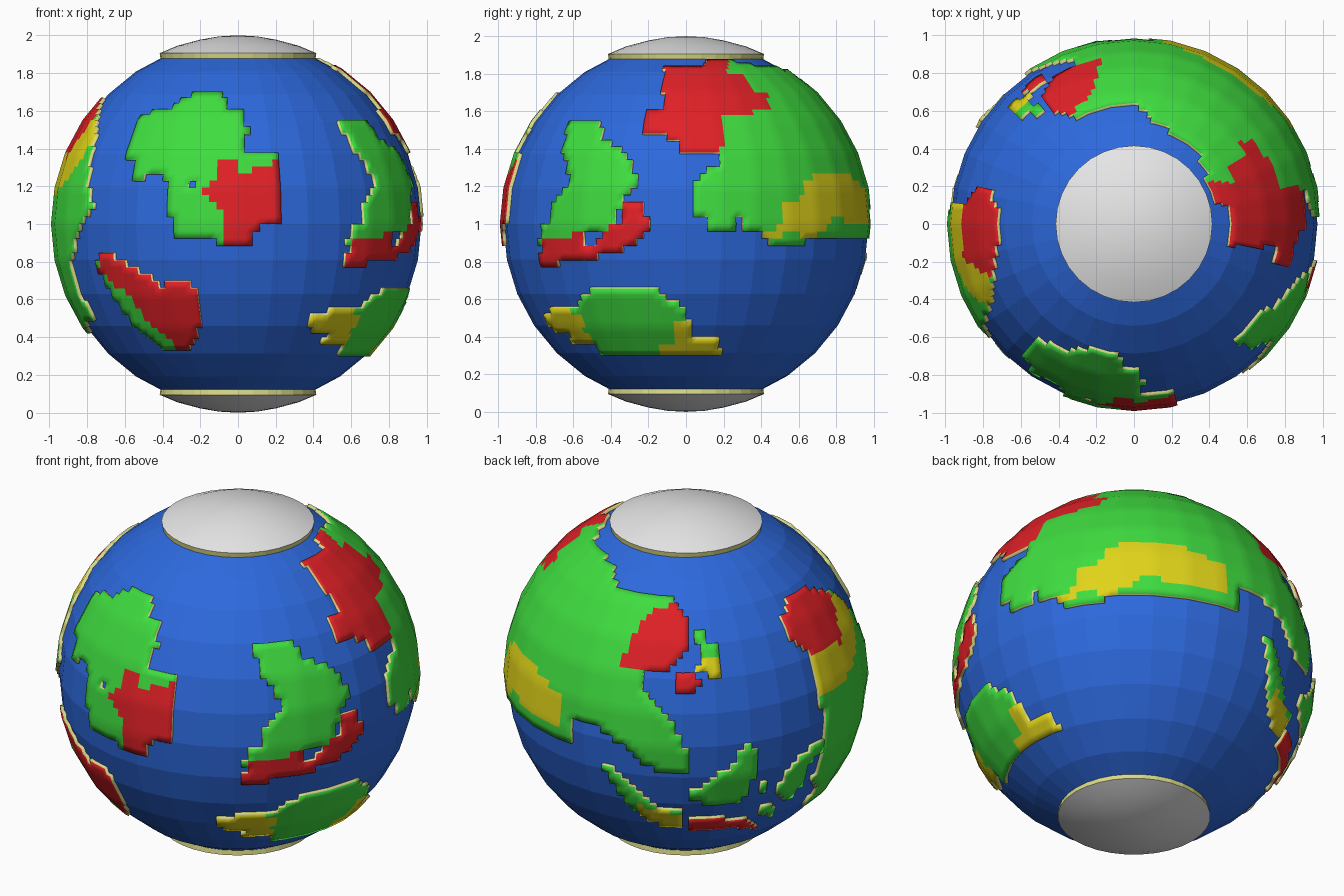
import bpy
import bmesh
from math import sin, cos, radians, floor
from mathutils import Vector

OCEAN_RADIUS = 0.972
LAND_RADIUS = 0.991
SEGMENTS = 32            # coarse facets around the globe
SPLIT = 5                # land cells along each facet
COLUMNS = SEGMENTS * SPLIT
CELL = 360 / COLUMNS
LIFT = Vector((0, 0, 1))

if "Cube" in bpy.data.objects:
    bpy.data.objects.remove(bpy.data.objects["Cube"], do_unlink=True)


def make_material(name, colour):
    mat = bpy.data.materials.new(name)
    mat.use_nodes = True
    mat.diffuse_color = (*colour, 1)
    mat.node_tree.nodes["Principled BSDF"].inputs["Base Color"].default_value = (*colour, 1)
    return mat


MATERIALS = {
    "ocean": make_material("ocean_blue", (0.026, 0.14, 0.72)),
    "green": make_material("land_green", (0.05, 0.72, 0.05)),
    "red": make_material("land_red", (0.75, 0.015, 0.02)),
    "yellow": make_material("land_yellow", (0.75, 0.66, 0.01)),
    "sand": make_material("shore_sand", (0.7, 0.7, 0.25)),
    "ice": make_material("ice_white", (0.8, 0.8, 0.8)),
}
SLOTS = list(MATERIALS)


def finish(name, bm):
    mesh = bpy.data.meshes.new(name)
    bm.to_mesh(mesh)
    bm.free()
    for mat in MATERIALS.values():
        mesh.materials.append(mat)
    obj = bpy.data.objects.new(name, mesh)
    bpy.context.collection.objects.link(obj)
    return obj


def direction(lon, lat):
    lon, lat = radians(lon), radians(lat)
    return Vector((cos(lat) * cos(lon), cos(lat) * sin(lon), sin(lat)))


def on_facet(i, j, radius):
    """Grid corner placed on the flat facets of the coarse globe."""
    a, b = floor(i / SPLIT), floor(j / SPLIT)
    s, t = i / SPLIT - a, j / SPLIT - b
    step = CELL * SPLIT
    low = direction(a * step, b * step).lerp(direction((a + 1) * step, b * step), s)
    high = direction(a * step, (b + 1) * step).lerp(direction((a + 1) * step, (b + 1) * step), s)
    return low.lerp(high, t) * radius + LIFT


def plane(azimuth, tilt):
    """Right, up and outward axes of a drawing plane around the globe."""
    a, e = radians(azimuth), radians(tilt)
    flat = Vector((sin(a), -cos(a), 0))
    right = Vector((cos(a), sin(a), 0))
    return right, LIFT * cos(e) - flat * sin(e), flat * cos(e) + LIFT * sin(e)


FRONT, EAST, WEST = plane(0, 0), plane(90, 0), plane(270, 0)
TOP, BACK, UNDER = plane(0, 90), plane(215, 26), plane(145, -26)

ROWS = range(-28, 28)
CENTRES = {(i, j): direction((i + 0.5) * CELL, (j + 0.5) * CELL) * 98
           for i in range(COLUMNS) for j in ROWS}
lands = {}


def inside(x, y, outline):
    hit = False
    for (ax, ay), (bx, by) in zip(outline, outline[1:] + outline[:1]):
        if (ay > y) != (by > y) and x < (bx - ax) * (y - ay) / (by - ay) + ax:
            hit = not hit
    return hit


def paint(name, colour, view, *outline):
    """Claim the cells whose centre falls inside an outline on a drawing plane."""
    right, up, out = view
    cells = lands.setdefault(name, {})
    for key, p in CENTRES.items():
        if p.dot(out) > 8 and inside(p.dot(right), p.dot(up), outline):
            cells[key] = colour


# Front continent
paint("front_continent", "green", FRONT,
      (-22, 70), (-8, 70), (-6, 62), (1, 61), (5, 52), (5, 39), (22, 39), (23, 2),
      (10, -2), (7, -13), (-9, -13), (-10, -8), (-32, -6), (-34, 2), (-38, 4),
      (-36, 18), (-22, 19), (-20, 24), (-26, 24), (-27, 21), (-36, 21), (-40, 28),
      (-50, 24), (-57, 25), (-55, 33), (-61, 34), (-56, 50), (-52, 58), (-36, 61))
paint("front_continent", "red", FRONT,
      (-10, 34), (0, 34), (1, 26), (7, 25), (8, 30), (17, 30), (17, 34), (23, 34),
      (23, 2), (10, -2), (7, -13), (-9, -13), (-9, 7), (-19, 15), (-18, 20), (-11, 22))

# Diagonal island low on the front
paint("diagonal_island", "green", FRONT,
      (-77, -18), (-65, -15), (-63, -20), (-55, -22), (-42, -33), (-30, -29), (-23, -35),
      (-20, -55), (-25, -66), (-40, -66), (-50, -58), (-60, -48), (-66, -37), (-72, -28))
paint("diagonal_island", "red", FRONT,
      (-72, -15), (-65, -15), (-63, -20), (-55, -22), (-42, -33), (-30, -29), (-23, -35),
      (-20, -55), (-25, -66), (-33, -66), (-35, -61), (-48, -52), (-55, -40), (-74, -25))

# East continent
paint("east_continent", "green", EAST,
      (-62, 54), (-46, 54), (-44, 46), (-34, 38), (-28, 34), (-27, 20), (-36, 8),
      (-36, 0), (-46, -4), (-55, -5), (-78, -10), (-78, 0), (-72, 2), (-70, 12),
      (-62, 20), (-63, 30), (-66, 42))
paint("east_continent", "red", EAST,
      (-32, 10), (-24, 10), (-20, 4), (-20, -4), (-28, -12), (-38, -15), (-50, -18),
      (-68, -18), (-68, -23), (-78, -23), (-77, -9), (-55, -5), (-54, -10), (-47, -10),
      (-45, -3), (-36, 0))

# Southern continent
paint("southern_continent", "green", EAST,
      (-50, -34), (-14, -34), (-12, -40), (-4, -40), (2, -52), (3, -62), (17, -62),
      (18, -69), (-44, -70), (-48, -64), (-60, -64), (-62, -58), (-70, -57), (-75, -50),
      (-72, -46), (-62, -46), (-56, -42), (-54, -38))
paint("southern_continent", "yellow", EAST,
      (-75, -50), (-72, -46), (-62, -46), (-54, -50), (-54, -58), (-50, -60), (-50, -64),
      (-60, -64), (-62, -58), (-70, -57))
paint("southern_continent", "yellow", EAST,
      (-8, -52), (2, -52), (3, -62), (17, -62), (18, -69), (-15, -70), (-14, -64), (-6, -62))

# Great continent wrapping round the back
paint("great_continent", "green", EAST,
      (10, 87), (20, 86), (40, 83), (60, 82), (100, 70), (100, -9), (84, -9), (82, -6),
      (64, -6), (62, -13), (44, -13), (45, -2), (31, -3), (30, 5), (26, 4), (25, -3),
      (12, -3), (10, 2), (2, 5), (2, 17), (8, 28), (19, 30), (19, 50))
paint("great_continent", "green", TOP,
      (-26, 62), (-15, 66), (-3, 66), (0, 63), (18, 58), (31, 52), (32, 46), (39, 41),
      (40, 34), (46, 28), (50, 18), (70, 30), (75, 40), (100, 40), (100, 100),
      (-20, 100), (-20, 90))
paint("great_continent", "green", BACK,
      (-43, 85), (-53, 63), (-54, 52), (-35, 44), (-7, 39), (2, 25), (2, 11), (-9, -2),
      (-24, -1), (-22, -13), (-13, -22), (2, -46), (2, -58), (-16, -56), (-46, -32),
      (-54, -22), (-73, -16), (-74, -31), (-90, -22), (-100, 0), (-92, 50), (-60, 85))
paint("great_continent", "red", EAST,
      (-12, 84), (8, 83), (12, 87), (22, 87), (22, 80), (30, 79), (36, 70), (44, 68),
      (44, 62), (32, 58), (20, 56), (19, 38), (-2, 39), (-6, 46), (-23, 47), (-23, 59),
      (-12, 62))
paint("great_continent", "red", BACK,
      (-16, 34), (-3, 34), (2, 25), (2, 11), (-9, -2), (-34, 0), (-34, 6), (-28, 20))
paint("great_continent", "yellow", UNDER,
      (-40, 50), (-30, 52), (-20, 62), (-5, 66), (18, 66), (20, 61), (30, 60), (32, 56),
      (44, 56), (42, 40), (10, 43), (0, 48), (-18, 36), (-40, 36), (-41, 28), (-48, 32),
      (-40, 38))

# West continent
paint("west_continent", "green", WEST,
      (-7, 66), (10, 66), (30, 57), (42, 47), (51, 28), (60, 10), (52, -2), (39, -18),
      (34, -30), (36, -40), (34, -50), (22, -50), (12, -58), (-5, -57), (0, -48),
      (-9, -38), (-9, -14), (-7, 0), (-13, 17), (-12, 42), (-18, 49), (-20, 58))
paint("west_continent", "red", WEST,
      (-7, 66), (10, 66), (28, 57), (28, 52), (22, 45), (18, 35), (-9, 39), (-18, 49),
      (-20, 58))
paint("west_continent", "yellow", WEST,
      (-10, 39), (18, 35), (22, 45), (28, 55), (35, 54), (42, 46), (40, 30), (20, 18),
      (-13, 14))

# Islands at the back
paint("back_islands", "green", BACK,
      (4, 20), (11, 20), (12, 15), (17, 14), (18, 5), (8, 5), (8, 12), (4, 12))
paint("back_islands", "yellow", BACK, (5, 3), (10, 4), (18, 5), (18, -4), (5, -3))
paint("back_islands", "red", BACK, (-5, -4), (8, -4), (8, -9), (3, -13), (-5, -13))
paint("long_island", "green", BACK,
      (-46, -51), (-38, -54), (-24, -68), (-14, -75), (-2, -77), (-2, -85), (-14, -84),
      (-26, -78), (-36, -68))
paint("long_island", "yellow", BACK,
      (-25, -73), (-14, -76), (-2, -78), (-2, -85), (-14, -84), (-26, -78))
paint("broad_island", "green", BACK,
      (3, -65), (8, -64), (24, -53), (33, -42), (39, -42), (39, -53), (34, -66),
      (26, -73), (12, -73), (3, -70))
paint("strip_island", "red", BACK, (2, -81), (30, -80), (37, -82), (37, -85), (2, -86))
paint("thin_island", "green", BACK,
      (50, -66), (54, -55), (62, -47), (74, -38), (74, -43), (66, -50), (64, -60), (56, -70))
paint("islets", "green", BACK, (40, -62), (45, -62), (45, -67), (40, -67))
paint("islets", "green", BACK, (41, -73), (47, -73), (47, -78), (41, -78))


def build_land(name, cells):
    """Raised stepped plate with a sand coloured shore all round."""
    bm = bmesh.new()
    corners = {}

    def corner(i, j, radius):
        key = (i % COLUMNS, j, radius)
        if key not in corners:
            corners[key] = bm.verts.new(on_facet(i, j, radius))
        return corners[key]

    def face(verts, colour):
        f = bm.faces.new(verts)
        f.material_index = SLOTS.index(colour)
        f.smooth = True

    ring = ((0, 0), (1, 0), (1, 1), (0, 1))
    beside = ((0, -1), (1, 0), (0, 1), (-1, 0))
    for (i, j), colour in cells.items():
        face([corner(i + a, j + b, LAND_RADIUS) for a, b in ring], colour)
        for k, (di, dj) in enumerate(beside):
            if ((i + di) % COLUMNS, j + dj) not in cells:
                a, b = ring[k], ring[(k + 1) % 4]
                face([corner(i + p[0], j + p[1], r) for p, r in
                      ((b, LAND_RADIUS), (a, LAND_RADIUS),
                       (a, OCEAN_RADIUS - 0.005), (b, OCEAN_RADIUS - 0.005))], "sand")
    finish(name, bm)


for land_name, land_cells in lands.items():
    build_land(land_name, land_cells)

# Faceted ocean globe
ocean = bmesh.new()
bmesh.ops.create_uvsphere(ocean, u_segments=SEGMENTS, v_segments=SEGMENTS // 2,
                          radius=OCEAN_RADIUS)
bmesh.ops.translate(ocean, verts=ocean.verts, vec=LIFT)
finish("ocean", ocean)

# Polar ice caps with a sand rim
PROFILE = ((0.41, 0.87), (0.415, 0.905), (0.32, 0.945), (0.2, 0.977), (0.1, 0.994))
for cap_name, side in (("north_ice_cap", 1), ("south_ice_cap", -1)):
    bm = bmesh.new()
    loops = [[bm.verts.new(direction(k * 360 / SEGMENTS, 0) * r + LIFT * (1 + side * h))
              for k in range(SEGMENTS)] for r, h in PROFILE]
    pole = bm.verts.new(LIFT * (1 + side))
    for k in range(SEGMENTS):
        n = (k + 1) % SEGMENTS
        for level, (low, high) in enumerate(zip(loops, loops[1:])):
            f = bm.faces.new((low[k], low[n], high[n], high[k]))
            f.material_index = SLOTS.index("ice" if level else "sand")
            f.smooth = level > 0
        f = bm.faces.new((loops[-1][k], loops[-1][n], pole))
        f.material_index = SLOTS.index("ice")
        f.smooth = True
    if side < 0:
        bmesh.ops.reverse_faces(bm, faces=bm.faces)
    finish(cap_name, bm)
